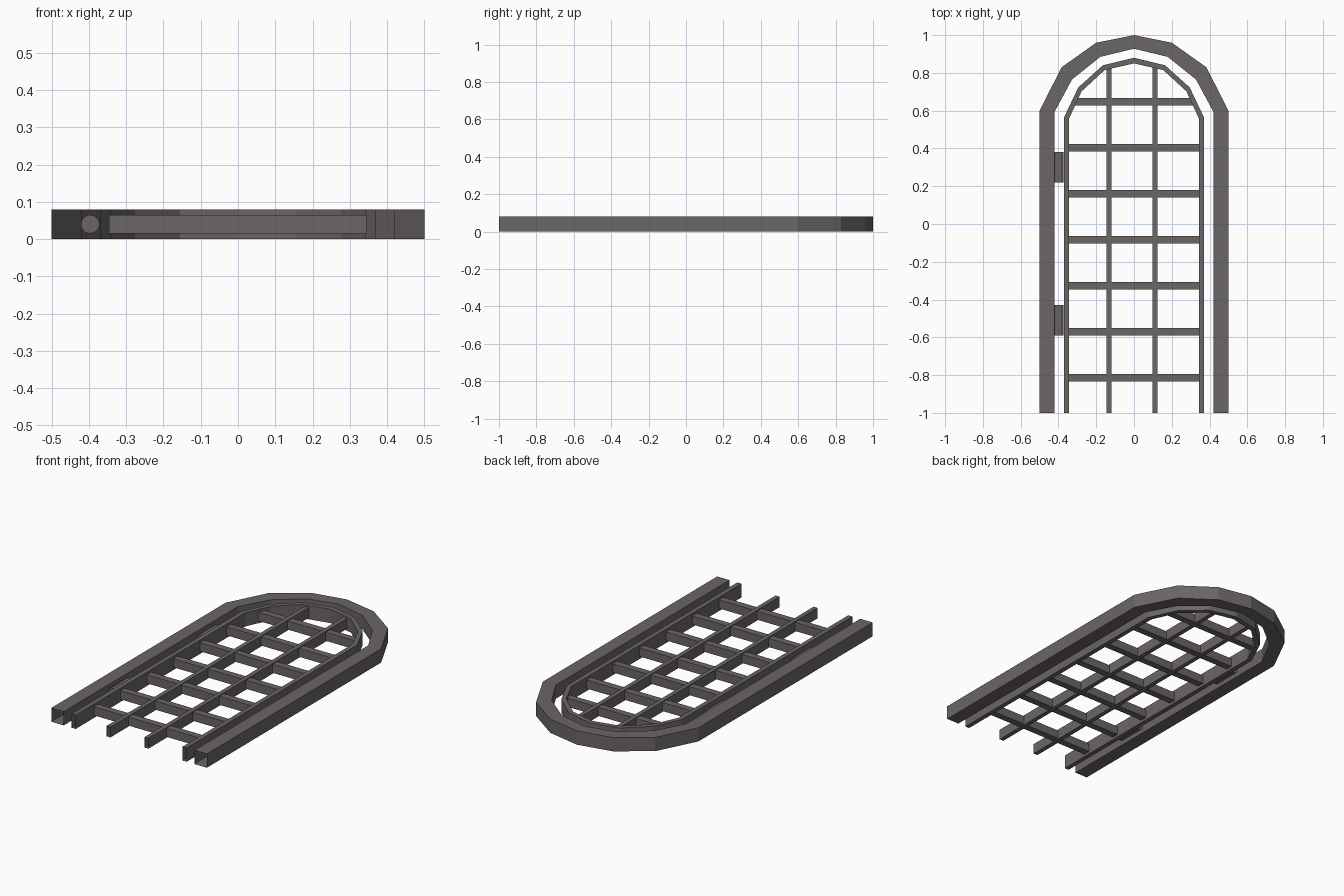
import bpy, bmesh, math
from mathutils import Matrix, Vector

if "Cube" in bpy.data.objects:
    bpy.data.objects.remove(bpy.data.objects["Cube"])

iron = bpy.data.materials.new("dark_iron")
iron.diffuse_color = (0.150, 0.133, 0.133, 1)
iron.use_nodes = True
iron.node_tree.nodes["Principled BSDF"].inputs["Base Color"].default_value = iron.diffuse_color


def finish(name, bm):
    bmesh.ops.recalc_face_normals(bm, faces=bm.faces)
    me = bpy.data.meshes.new(name)
    bm.to_mesh(me)
    bm.free()
    me.materials.append(iron)
    ob = bpy.data.objects.new(name, me)
    bpy.context.collection.objects.link(ob)
    return ob


def mirrored(half):
    """Left half of a path ending at x = 0 -> full path."""
    return half + [(-x, y) for x, y in reversed(half[:-1])]


def arch(name, outer, inner, z0, z1):
    """Box-section arch, open at both feet."""
    bm = bmesh.new()
    rings = []
    for o, i in zip(mirrored(outer), mirrored(inner)):
        rings.append([bm.verts.new((*p, z)) for p, z in
                      ((o, z0), (o, z1), (i, z1), (i, z0))])
    for a, b in zip(rings, rings[1:]):
        for k in range(4):
            n = (k + 1) % 4
            bm.faces.new((a[k], a[n], b[n], b[k]))
    return finish(name, bm)


def bar(name, lo, hi, open_front=False):
    bm = bmesh.new()
    lo, hi = Vector(lo), Vector(hi)
    size = hi - lo
    m = Matrix.Translation((lo + hi) / 2) @ Matrix.Diagonal((*size, 1))
    bmesh.ops.create_cube(bm, size=1, matrix=m)
    if open_front:
        bm.normal_update()
        ends = [f for f in bm.faces if f.normal.y < -0.9]
        bmesh.ops.delete(bm, geom=ends, context='FACES_ONLY')
    return finish(name, bm)


# Fixed outer frame and gate frame
arch("outer_frame",
     [(-0.5, -1), (-0.5, 0.6), (-0.383, 0.83), (-0.2, 0.96), (0, 1)],
     [(-0.42, -1), (-0.42, 0.595), (-0.328, 0.765), (-0.178, 0.885), (0, 0.928)], 0, 0.08)
arch("gate_frame",
     [(-0.37, -1), (-0.37, 0.565), (-0.295, 0.723), (-0.165, 0.84), (0, 0.88)],
     [(-0.343, -1), (-0.343, 0.56), (-0.277, 0.703), (-0.155, 0.815), (0, 0.85)], 0, 0.08)

# Upright bars, hollow at the foot
for i, x in enumerate((-0.133, 0.111)):
    bar(f"upright_bar_{i}", (x - 0.013, -1, 0.01), (x + 0.013, 0.83, 0.07), True)

# Cross bars
for i in range(7):
    y = -0.813 + i * 0.2435
    half = 0.316 if i == 6 else 0.346
    bar(f"cross_bar_{i}", (-half, y - 0.02, 0.015), (half, y + 0.02, 0.065))

# Hinge barrels between the frames
for i, y in enumerate((-0.51, 0.30)):
    bm = bmesh.new()
    bmesh.ops.create_cone(bm, cap_ends=True, segments=16, radius1=0.025, radius2=0.025,
                          depth=0.16, matrix=Matrix.Translation((-0.397, y, 0.04))
                          @ Matrix.Rotation(math.pi / 2, 4, 'X'))
    finish(f"hinge_{i}", bm)
